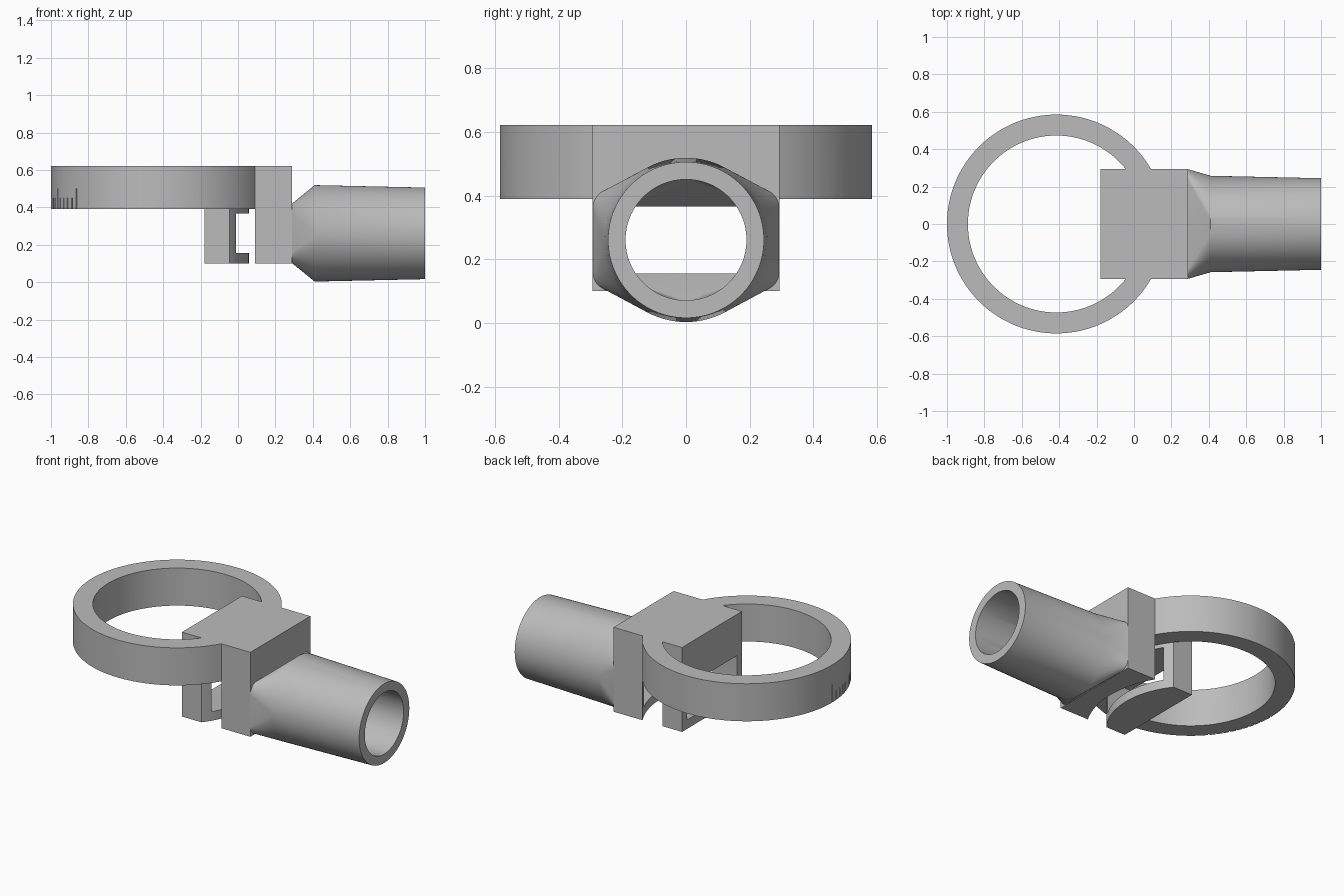
import bpy, bmesh, math
from mathutils import Matrix

if "Cube" in bpy.data.objects:
    bpy.data.objects.remove(bpy.data.objects["Cube"])

grey = bpy.data.materials.new("plain grey")
grey.use_nodes = True
grey.diffuse_color = (0.5, 0.5, 0.5, 1)
grey.node_tree.nodes["Principled BSDF"].inputs["Base Color"].default_value = (0.5, 0.5, 0.5, 1)

RING_X, R_IN, R_OUT = -0.415, 0.473, 0.585
RING_Z, TOP = 0.39, 0.622
PIPE_Z = 0.261


def make(name, bm):
    bmesh.ops.recalc_face_normals(bm, faces=bm.faces)
    mesh = bpy.data.meshes.new(name)
    bm.to_mesh(mesh)
    bm.free()
    mesh.materials.append(grey)
    ob = bpy.data.objects.new(name, mesh)
    bpy.context.collection.objects.link(ob)
    return ob


def loft(name, sections, closed_loop=False):
    """Skin a list of equal point loops; cap the ends or join them round."""
    bm = bmesh.new()
    loops = [[bm.verts.new(p) for p in s] for s in sections]
    n = len(loops[0])
    pairs = list(zip(loops, loops[1:]))
    if closed_loop:
        pairs.append((loops[-1], loops[0]))
    else:
        bm.faces.new(loops[0])
        bm.faces.new(loops[-1])
    for a, b in pairs:
        for i in range(n):
            j = (i + 1) % n
            bm.faces.new((a[i], a[j], b[j], b[i]))
    return make(name, bm)


def annulus(name, r0, r1, z0, z1, n=144):
    def circle(r, z):
        return [(RING_X + r * math.cos(math.tau * i / n), r * math.sin(math.tau * i / n), z)
                for i in range(n)]
    return loft(name, [circle(r0, z0), circle(r1, z0), circle(r1, z1), circle(r0, z1)], True)


def box(name, x0, x1, y0, y1, z0, z1, turn=None):
    bm = bmesh.new()
    bmesh.ops.create_cube(bm, size=1)
    bmesh.ops.transform(bm, verts=bm.verts, matrix=Matrix.LocRotScale(
        ((x0 + x1) / 2, (y0 + y1) / 2, (z0 + z1) / 2), None, (x1 - x0, y1 - y0, z1 - z0)))
    if turn is not None:
        spin = Matrix.Translation((RING_X, 0, 0)) @ Matrix.Rotation(turn, 4, 'Z')
        bmesh.ops.transform(bm, verts=bm.verts, matrix=spin)
    return make(name, bm)


def section(x, half_y, half_z, r, steps=20):
    """Rounded rectangle across the pipe axis; a circle when r fills it."""
    pts = []
    for corner, (sy, sz) in enumerate([(1, 1), (-1, 1), (-1, -1), (1, -1)]):
        for k in range(steps):
            a = (corner + (k + 0.5) / steps) * math.pi / 2
            pts.append((x, sy * (half_y - r) + r * math.cos(a),
                        PIPE_Z + sz * (half_z - r) + r * math.sin(a)))
    return pts


def combine(target, tool, operation):
    mod = target.modifiers.new("combine", 'BOOLEAN')
    mod.operation, mod.solver, mod.object = operation, 'EXACT', tool
    bpy.context.view_layer.objects.active = target
    bpy.ops.object.modifier_apply(modifier=mod.name)
    bpy.data.objects.remove(tool)


# Block joined to a full-height ring, then the lower ring is cut away as a curved slot
body = box("ring_mount_with_pipe", -0.178, 0.29, -0.293, 0.293, 0.1, TOP)
combine(body, annulus("ring", R_IN, R_OUT, 0.05, TOP), 'UNION')
combine(body, annulus("slot", R_IN - 0.0005, R_OUT + 0.0005, 0, RING_Z), 'DIFFERENCE')

# Pipe with a flared root on the block
pipe = loft("pipe", [section(0.25, 0.2925, 0.16, 0.06), section(0.29, 0.2925, 0.16, 0.06),
                     section(0.41, 0.258, 0.258, 0.258), section(1.0, 0.245, 0.245, 0.245)])
combine(body, pipe, 'UNION')

# Bore runs round through the pipe and rectangular through the block
bore = loft("bore", [section(-0.3, 0.245, 0.105, 0.002), section(0.29, 0.245, 0.105, 0.002),
                     section(0.41, 0.19, 0.19, 0.19), section(1.05, 0.19, 0.19, 0.19)])
combine(body, bore, 'DIFFERENCE')

# Engraved scale marks on the ring's outer wall, every fifth one longer
for i in range(11):
    height = 0.5 if i % 5 == 0 else 0.45
    mark = box("mark", R_OUT - 0.012, R_OUT + 0.02, -0.004, 0.004, RING_Z - 0.02, height,
               math.radians(180 + 4 * i))
    combine(body, mark, 'DIFFERENCE')

bpy.ops.object.select_all(action='DESELECT')
body.select_set(True)
bpy.context.view_layer.objects.active = body
bpy.ops.object.shade_smooth_by_angle(angle=math.radians(25))
